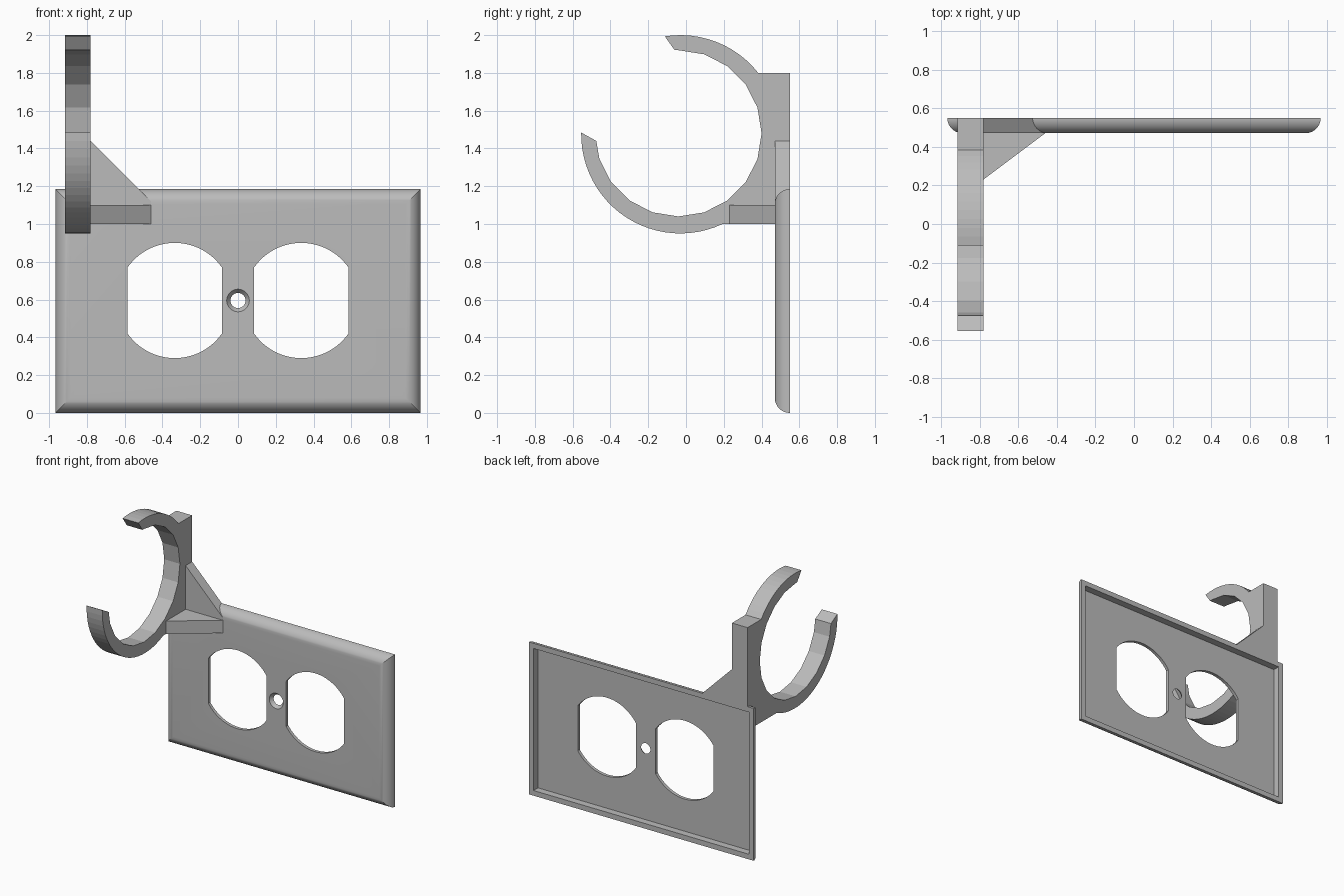
import bpy, bmesh
from math import sin, cos, pi, radians

if "Cube" in bpy.data.objects:
    bpy.data.objects.remove(bpy.data.objects["Cube"], do_unlink=True)

GREY = (0.5, 0.5, 0.5, 1)
grey = bpy.data.materials.new("plain grey plastic")
grey.use_nodes = True
grey.diffuse_color = GREY
grey.node_tree.nodes["Principled BSDF"].inputs["Base Color"].default_value = GREY

PLACE = {"x": lambda p, d: (d, p[0], p[1]),
         "y": lambda p, d: (p[0], d, p[1]),
         "z": lambda p, d: (p[0], p[1], d)}


def loft(name, loops):
    """Skin a stack of equal-length closed loops and cap both ends."""
    bm = bmesh.new()
    rings = [[bm.verts.new(co) for co in loop] for loop in loops]
    n = len(rings[0])
    for a, b in zip(rings, rings[1:]):
        for i in range(n):
            j = (i + 1) % n
            bm.faces.new((a[i], a[j], b[j], b[i]))
    bm.faces.new(rings[0])
    bm.faces.new(rings[-1])
    bmesh.ops.recalc_face_normals(bm, faces=bm.faces)
    mesh = bpy.data.meshes.new(name)
    bm.to_mesh(mesh)
    bm.free()
    mesh.materials.append(grey)
    obj = bpy.data.objects.new(name, mesh)
    bpy.context.collection.objects.link(obj)
    return obj


def prism(name, profile, axis, lo, hi):
    return loft(name, [[PLACE[axis](p, d) for p in profile] for d in (lo, hi)])


def arc(cx, cy, r, start, end, steps):
    angles = [radians(start + (end - start) * i / steps) for i in range(steps + 1)]
    return [(cx + r * cos(a), cy + r * sin(a)) for a in angles]


# Wall plate: rounded front edge, hollow back with a narrow rim
W, H, FRONT, BACK, R = 0.967, 1.185, 0.47, 0.55, 0.08
RIM, FLOOR = 0.04, 0.495


def rect(inset, y):
    x, lo, hi = W - inset, inset, H - inset
    return [(-x, y, lo), (x, y, lo), (x, y, hi), (-x, y, hi)]


STEPS = 12
loops = [rect(R * (1 - sin(t)), BACK - R * cos(t))
         for t in (i / STEPS * pi / 2 for i in range(STEPS + 1))]
loops += [rect(RIM, BACK), rect(RIM, FLOOR)]
plate = loft("wall_plate", loops)

# Socket openings and countersunk screw hole
MID = 0.595
cutters = []
for side in (-1, 1):
    cx = side * 0.335
    outline = arc(cx, MID, 0.305, 35, 145, 24) + arc(cx, MID, 0.305, 215, 325, 24)
    cutters.append(prism("socket_cutter", outline, "y", 0.4, 0.6))
screw = []
for y, r in ((0.4, 0.06), (FRONT, 0.06), (FLOOR, 0.04), (0.6, 0.04)):
    screw.append([(x, y, z) for x, z in arc(0, MID, r, 0, 348.75, 31)])
cutters.append(loft("screw_cutter", screw))

bpy.context.view_layer.objects.active = plate
plate.select_set(True)
for cutter in cutters:
    cutter.hide_render = True
    mod = plate.modifiers.new("opening", "BOOLEAN")
    mod.operation, mod.solver, mod.object = "DIFFERENCE", "EXACT", cutter
    bpy.ops.object.modifier_apply(modifier=mod.name)
for cutter in cutters:
    bpy.data.objects.remove(cutter, do_unlink=True)
bpy.ops.object.shade_smooth_by_angle(angle=radians(25))

# Open ring holder joined to its upright mounting block
LEFT, RIGHT = -0.915, -0.78
ring = arc(-0.03, 1.475, 0.525, 99, 38.2, 12)
ring += [(BACK, 1.8), (BACK, 1.15), (0.49, 1.15), (0.49, 1.0)]
ring += arc(-0.03, 1.475, 0.525, -64.8, -181, 24)
ring += [(-0.475, 1.44)] + arc(-0.04, 1.48, 0.44, -162, 90, 14) + [(-0.06, 1.92)]
prism("ring_holder", ring, "x", LEFT, RIGHT)

# Upright triangular brace, standing on the plate's top edge
prism("brace_front", [(RIGHT, 1.1), (RIGHT, 1.44), (-0.46, 1.12), (-0.46, 1.1)],
      "y", FRONT, 0.49)
prism("brace_back", [(RIGHT, 1.15), (RIGHT, 1.44), (-0.49, 1.15)], "y", 0.485, BACK)

# Flat triangular shelf brace in front of the plate
prism("shelf_brace", [(RIGHT, 0.23), (-0.46, FRONT), (-0.46, 0.48), (RIGHT, 0.48)],
      "z", 1.0, 1.1)
